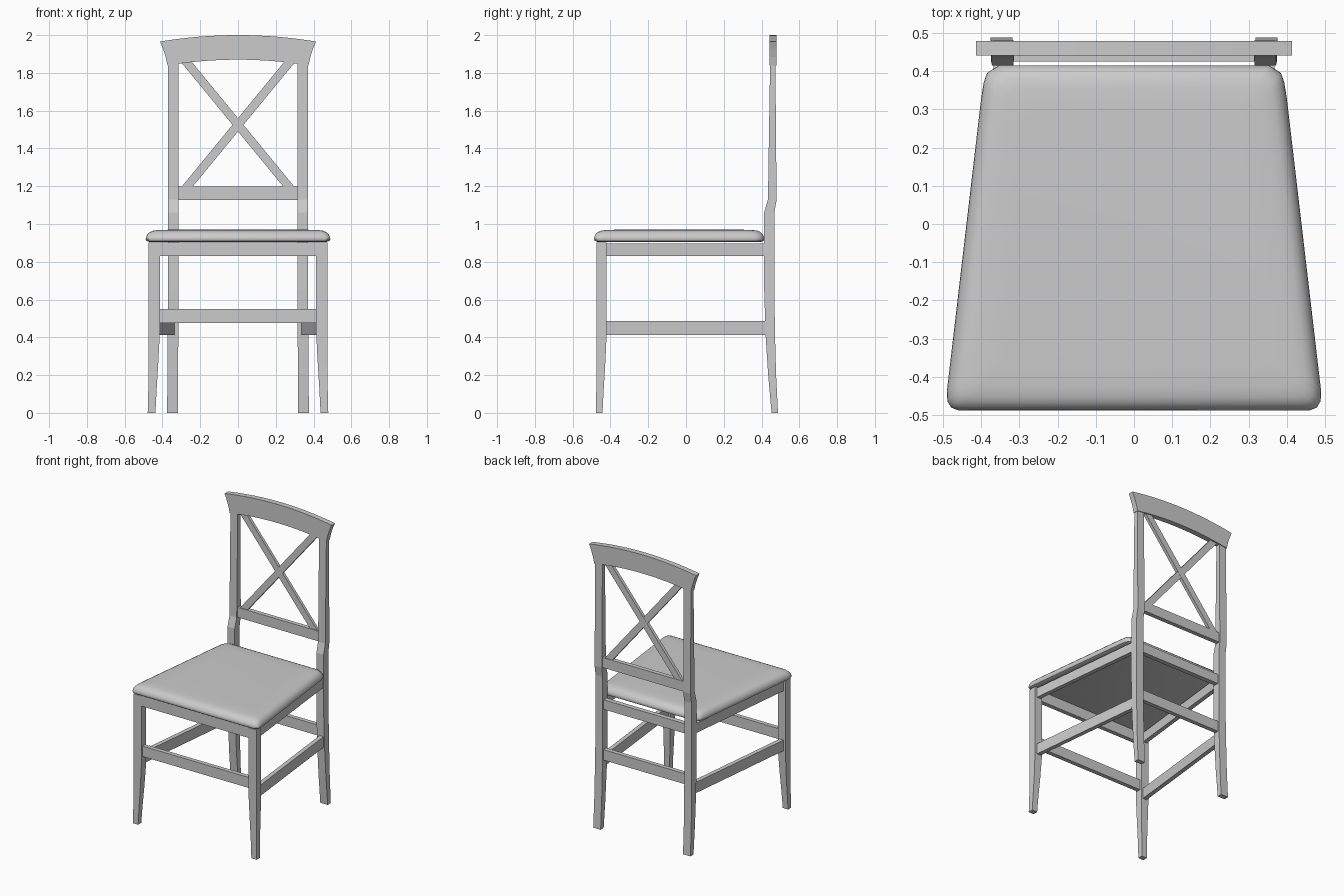
import bpy, bmesh
from math import radians

if "Cube" in bpy.data.objects:
    bpy.data.objects.remove(bpy.data.objects["Cube"])


def finish(bm, name):
    bmesh.ops.recalc_face_normals(bm, faces=bm.faces)
    me = bpy.data.meshes.new(name)
    bm.to_mesh(me)
    bm.free()
    ob = bpy.data.objects.new(name, me)
    bpy.context.collection.objects.link(ob)
    return ob


def loft(name, rings):
    """Skin a stack of equal-length point rings and cap both ends."""
    bm = bmesh.new()
    vs = [[bm.verts.new(p) for p in r] for r in rings]
    n = len(vs[0])
    for a, b in zip(vs, vs[1:]):
        for i in range(n):
            j = (i + 1) % n
            bm.faces.new((a[i], a[j], b[j], b[i]))
    bm.faces.new(vs[0])
    bm.faces.new(vs[-1])
    return finish(bm, name)


def leg(name, side, sections):
    """Rectangular sections: z, inner x, outer x, front y, back y."""
    return loft(name, [[(side * xi, yf, z), (side * xo, yf, z),
                        (side * xo, yb, z), (side * xi, yb, z)]
                       for z, xi, xo, yf, yb in sections])


def prism_xz(name, pts, y0, y1):
    return loft(name, [[(x, y, z) for x, z in pts] for y in (y0, y1)])


def rail(name, hw, y0, y1, z0, z1):
    return prism_xz(name, [(-hw, z0), (hw, z0), (hw, z1), (-hw, z1)], y0, y1)


def side_rail(name, side, z0, z1):
    plan = [(.43, -.44), (.46, -.44), (.365, .435), (.335, .435)]
    return loft(name, [[(side * x, y, z) for x, y in plan] for z in (z0, z1)])


# Legs, side aprons and side stretchers
FRONT = [(0, .437, .478, -.477, -.442), (.12, .431, .475, -.475, -.436),
         (.25, .423, .473, -.474, -.428), (.42, .414, .473, -.474, -.42),
         (.903, .414, .473, -.474, -.42)]
BACK = [(0, .318, .375, .453, .487), (.2, .317, .374, .435, .477),
        (.42, .316, .373, .421, .471), (.65, .315, .371, .414, .468),
        (1.06, .315, .37, .414, .468), (1.13, .314, .37, .434, .48),
        (1.4, .314, .37, .438, .477), (1.9, .314, .37, .446, .473)]
for s, label in ((1, "right"), (-1, "left")):
    leg("front_leg_" + label, s, FRONT)
    leg("back_leg_" + label, s, BACK)
    side_rail("side_apron_" + label, s, .83, .897)
    side_rail("side_stretcher_" + label, s, .412, .487)

# Cross rails
rail("front_apron", .42, -.47, -.44, .83, .903)
rail("back_apron", .32, .425, .458, .83, .897)
rail("front_stretcher", .42, -.463, -.433, .477, .55)
rail("back_stretcher", .32, .43, .46, .477, .55)
rail("lower_back_rail", .32, .443, .473, 1.128, 1.198)

# Crossed back slats
for s, label, d in ((1, "rising", 0), (-1, "falling", .001)):
    h = .029
    pts = [(-.30 - h, 1.16), (-.30 + h, 1.16), (.30 + h, 1.89), (.30 - h, 1.89)]
    prism_xz("cross_slat_" + label, [(s * x, z) for x, z in pts], .448 + d, .470 - d)

# Arched top rail with flared ends
N = 16
top = [(.413 * t, 2 - .034 * t * t) for t in (1 - 2 * i / N for i in range(N + 1))]
bottom = [(.373 * t, 1.87 - .03 * t * t) for t in (-1 + 2 * i / N for i in range(N + 1))]
flare = [(.398, 1.93), (.383, 1.885)]
left = [(-x, z) for x, z in flare]
prism_xz("top_rail", top + left + bottom + flare[::-1], .441, .479)

# Padded seat: tapered outline lofted through a rounded edge profile
half = [(.46, -.487), (.478, -.48), (.488, -.463), (.489, -.435), (.40, .325),
        (.393, .37), (.384, .395), (.352, .415)]
outline = half + [(-x, y) for x, y in reversed(half)]
PROFILE = [(.018, .905), (.004, .911), (0, .92), (.002, .932), (.009, .946),
           (.02, .957), (.035, .964), (.06, .968), (.12, .97)]
CY = -.036
seat = loft("seat", [[(x * (1 - d / .45), CY + (y - CY) * (1 - d / .45), z)
                      for x, y in outline] for d, z in PROFILE])
bpy.context.view_layer.objects.active = seat
seat.select_set(True)
bpy.ops.object.shade_smooth_by_angle(angle=radians(40))
